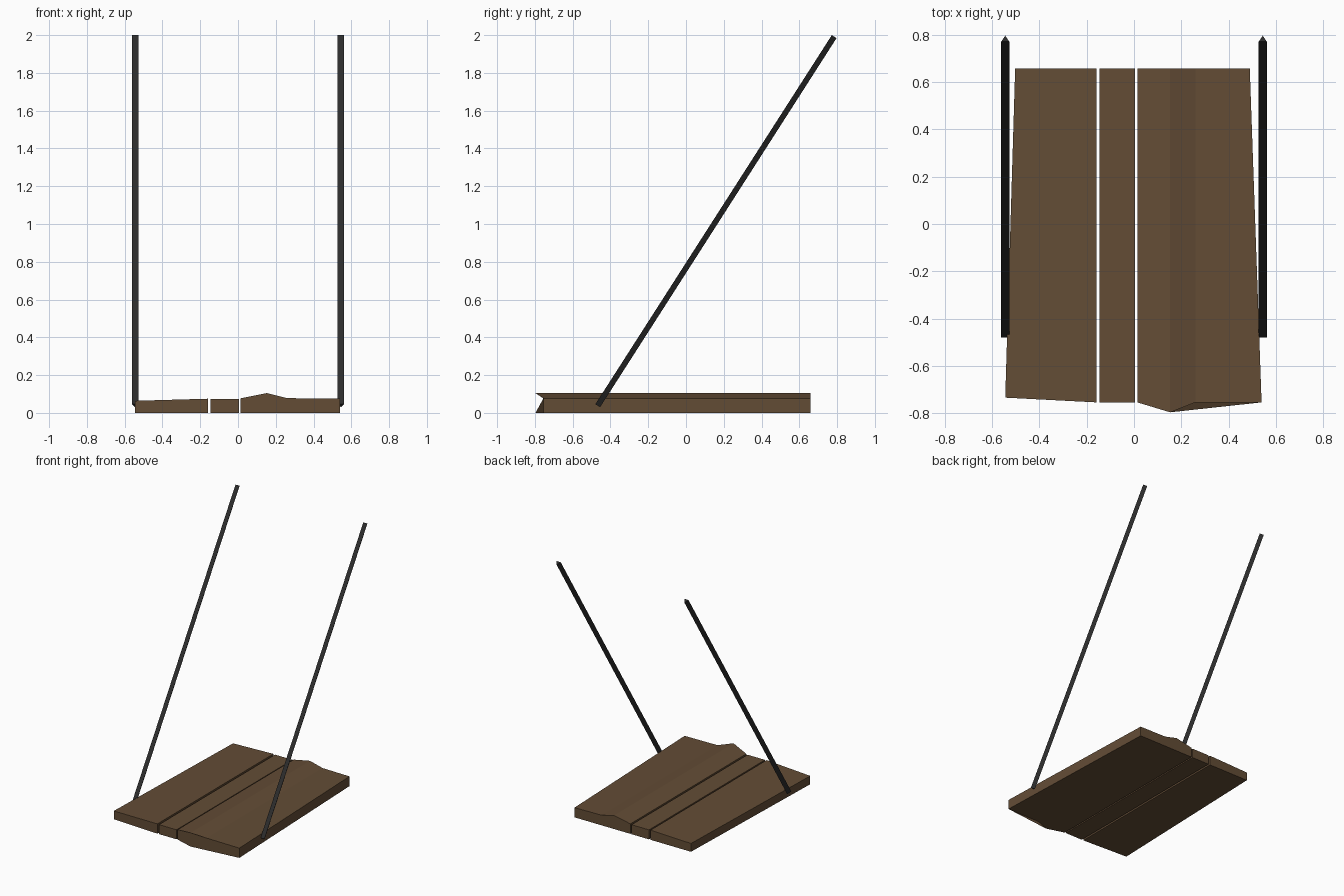
import bpy, bmesh
from mathutils import Vector

if "Cube" in bpy.data.objects:
    bpy.data.objects.remove(bpy.data.objects["Cube"])


def material(name, color):
    mat = bpy.data.materials.new(name)
    mat.diffuse_color = (*color, 1)
    mat.use_nodes = True
    mat.node_tree.nodes["Principled BSDF"].inputs["Base Color"].default_value = mat.diffuse_color
    return mat


def loft(name, start, end, mat):
    """Closed solid between two matching end outlines."""
    bm = bmesh.new()
    a = [bm.verts.new(p) for p in start]
    b = [bm.verts.new(p) for p in end]
    n = len(a)
    bm.faces.new(a)
    bm.faces.new(b[::-1])
    for i in range(n):
        j = (i + 1) % n
        bm.faces.new((a[i], b[i], b[j], a[j]))
    bmesh.ops.recalc_face_normals(bm, faces=bm.faces)
    mesh = bpy.data.meshes.new(name)
    bm.to_mesh(mesh)
    bm.free()
    mesh.materials.append(mat)
    obj = bpy.data.objects.new(name, mesh)
    bpy.context.collection.objects.link(obj)
    return obj


def plank(name, stations):
    """Stations run across the board: front x, back x, front y, top height."""
    back_y = 0.658
    front = [(xf, yf, 0) for xf, xb, yf, h in stations]
    front += [(xf, yf, h) for xf, xb, yf, h in reversed(stations)]
    back = [(xb, back_y, 0) for xf, xb, yf, h in stations]
    back += [(xb, back_y, h) for xf, xb, yf, h in reversed(stations)]
    return loft(name, front, back, wood)


wood = material("brown_wood", (0.125, 0.073, 0.036))
iron = material("dark_iron", (0.025, 0.025, 0.025))

# Deck planks: tapered left, narrow middle, ridged right
plank("left_plank", [(-0.545, -0.503, -0.735, 0.064),
                     (-0.159, -0.159, -0.755, 0.075)])
plank("middle_plank", [(-0.145, -0.145, -0.755, 0.073),
                       (0.004, 0.004, -0.755, 0.073)])
plank("right_plank", [(0.014, 0.014, -0.755, 0.077),
                      (0.153, 0.153, -0.797, 0.105),
                      (0.26, 0.26, -0.755, 0.078),
                      (0.54, 0.49, -0.755, 0.075)])

# Slanted triangular suspension rods
shift = Vector((0, 1.252, 1.954))
for side, x in (("left", -0.545), ("right", 0.545)):
    foot = [Vector((x - 0.017, -0.48, 0.046)),
            Vector((x + 0.017, -0.48, 0.046)),
            Vector((x, -0.455, 0.030))]
    loft(side + "_rod", foot, [p + shift for p in foot], iron)
